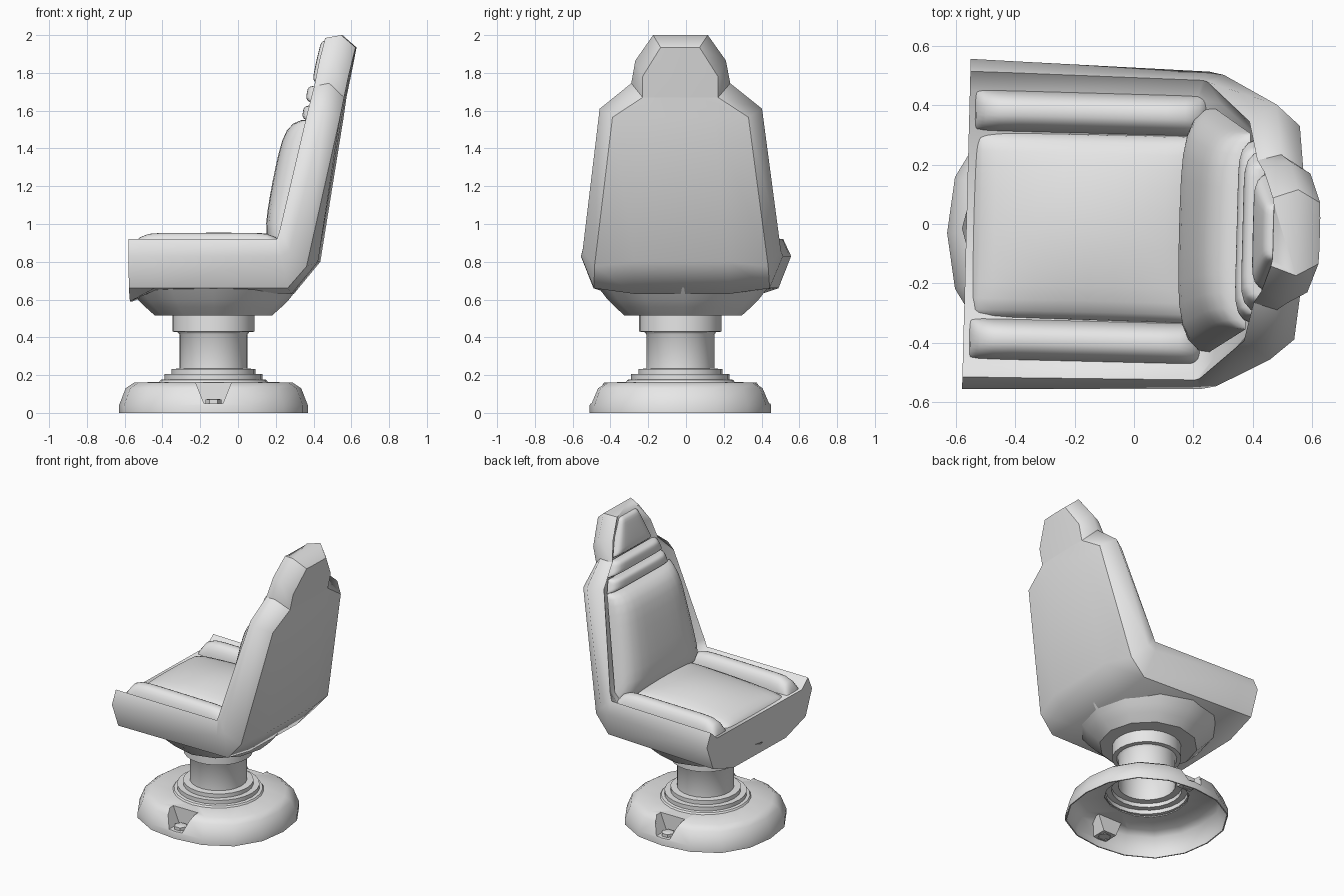
import bpy, bmesh, math
from mathutils import Vector, Matrix

cube = bpy.data.objects.get("Cube")
if cube:
    bpy.data.objects.remove(cube, do_unlink=True)

grey = bpy.data.materials.new("plain grey")
grey.use_nodes = True
grey.diffuse_color = (0.8, 0.8, 0.8, 1)
grey.node_tree.nodes["Principled BSDF"].inputs["Base Color"].default_value = (0.8, 0.8, 0.8, 1)

# The seat swivels slightly on its pedestal
PIVOT = Vector((-0.57, 0, 0))
SWIVEL = Matrix.Translation(PIVOT) @ Matrix.Rotation(math.radians(-1.5), 4, 'Z') @ Matrix.Translation(-PIVOT)
AXIS = Vector((-0.13, -0.03, 0))


def smooth(ob, angle):
    bpy.ops.object.select_all(action='DESELECT')
    ob.select_set(True)
    bpy.context.view_layer.objects.active = ob
    bpy.ops.object.shade_smooth_by_angle(angle=math.radians(angle))


def finish(name, bm, matrix, angle=40, recalc=True):
    if recalc:
        bmesh.ops.recalc_face_normals(bm, faces=bm.faces)
    bm.transform(matrix)
    mesh = bpy.data.meshes.new(name)
    bm.to_mesh(mesh)
    bm.free()
    mesh.materials.append(grey)
    ob = bpy.data.objects.new(name, mesh)
    bpy.context.collection.objects.link(ob)
    smooth(ob, angle)
    return ob


def loft(bm, rings):
    """Join closed rings of equal length with quads."""
    rows = [[bm.verts.new(p) for p in ring] for ring in rings]
    for a, b in zip(rows, rows[1:]):
        for i in range(len(a)):
            j = (i + 1) % len(a)
            bm.faces.new((a[i], a[j], b[j], b[i]))
    return rows


def lathe(name, profile, sides, centre=AXIS, depth=1.0, square=0.0):
    """Turn (radius, height) points about the upright axis; square swells the diagonals."""
    bm = bmesh.new()
    rings = []
    for r, z in profile:
        ring = []
        for i in range(sides):
            t = math.tau * i / sides
            s = r * (1 + square * math.sin(2 * t) ** 2)
            ring.append((s * math.cos(t), s * depth * math.sin(t), z))
        rings.append(ring)
    loft(bm, rings)
    return finish(name, bm, Matrix.Translation(centre), recalc=False)


def pad(name, lo, hi, thick, crown=0.0, pu=6, pv=6, y=0.0, n=14):
    """Puffed cushion between two (x, z, half width) edges."""
    lo, hi = Vector(lo), Vector(hi)
    along = Vector((hi.x - lo.x, 0, hi.y - lo.y)).normalized()
    normal = Vector((-along.z, 0, along.x))
    steps = [math.sin(math.pi / 2 * (2 * i / n - 1)) for i in range(n + 1)]
    bm = bmesh.new()
    rows = []
    for v in steps:
        e = lo.lerp(hi, (v + 1) / 2)
        row = []
        for u in steps:
            edge = max(0, (1 - abs(u) ** pu) * (1 - abs(v) ** pv)) ** 0.5
            h = thick * edge + crown * (1 - u * u) * (1 - v * v)
            row.append(bm.verts.new(Vector((e.x, y - u * e.z, e.y)) + normal * h))
        rows.append(row)
    for a, b in zip(rows, rows[1:]):
        for i in range(n):
            bm.faces.new((a[i], a[i + 1], b[i + 1], b[i]))
    return finish(name, bm, SWIVEL, 50, recalc=False)


# Seat shell: one section swept from the arm fronts, round the bend, up to the headrest
# Each station: inner lip, outer lip, widest ridge, rear corner, rear panel
stations = [
    [(-.565, .45, .86), (-.565, .515, .92), (-.565, .557, .83), (-.565, .49, .66), (-.565, .28, .59)],
    [(-.43, .45, .86), (-.43, .514, .92), (-.43, .553, .83), (-.43, .486, .66), (-.43, .28, .65)],
    [(.20, .44, .86), (.22, .505, .92), (.24, .535, .83), (.275, .465, .66), (.29, .25, .63)],
    [(.28, .43, .95), (.235, .50, .97), (.29, .525, .86), (.375, .46, .775), (.43, .25, .80)],
    [(.42, .31, 1.58), (.38, .37, 1.60), (.47, .43, 1.61), (.55, .36, 1.565), (.555, .18, 1.565)],
    [(.45, .19, 1.72), (.41, .24, 1.73), (.49, .262, 1.745), (.567, .20, 1.67), (.572, .10, 1.67)],
    [(.465, .17, 1.85), (.435, .20, 1.86), (.52, .24, 1.865), (.59, .20, 1.78), (.595, .10, 1.78)],
    [(.47, .09, 1.985), (.465, .115, 1.985), (.55, .145, 2.0), (.625, .103, 1.935), (.627, .05, 1.935)],
]
bm = bmesh.new()
rows = loft(bm, [s + [(x, -y, z) for x, y, z in reversed(s)] for s in stations])
bm.faces.new(rows[0])
# Crown in three pieces so it stays even on both sides
top = rows[-1]
bm.faces.new((top[0], top[1], top[2], top[7], top[8], top[9]))
bm.faces.new((top[2], top[3], top[4], top[5], top[6], top[7]))
# Crease the lips, the rear corners, the neck and the crown
creases = [(a[i], b[i]) for a, b in zip(rows, rows[1:]) for i in (1, 3, 6, 8)]
creases += [(row[i], row[i + 1]) for row in (rows[5], top) for i in range(9)]
for pair in creases:
    bm.edges.get(pair).smooth = False
finish("seat_shell", bm, SWIVEL, 80)

# Cushions
pad("seat_cushion", (-.555, .82, .318), (.26, .85, .318), .06, .06, 14, 12)
for side, y in (("left", .385), ("right", -.385)):
    pad(side + "_arm_pad", (-.55, .83, .07), (.25, .83, .07), .123, 0, 2.5, 10, y)
pad("back_cushion", (.25, .85, .42), (.385, 1.55, .33), .12, .015, 6, 6)
pad("lower_back_roll", (.40, 1.54, .31), (.415, 1.625, .28), .06, 0, 10, 4)
pad("upper_back_roll", (.42, 1.635, .275), (.435, 1.73, .23), .06, 0, 10, 4)
pad("headrest_pad", (.44, 1.74, .195), (.49, 1.97, .09), .045, .005, 10, 12)

# Bowl under the seat
lathe("seat_bowl", [(.20, .515), (.31, .515), (.36, .56), (.40, .60), (.45, .665)], 12,
      AXIS + Vector((0, .015, 0)))

# Pedestal column with its collars
lathe("pedestal_column", [(.29, .160), (.28, .175), (.26, .178), (.26, .205), (.222, .205),
                          (.222, .232), (.18, .235), (.18, .415), (.19, .428), (.218, .43),
                          (.218, .515), (.19, .517)], 24)

# Hollow floor base, slightly squarish
base = lathe("floor_base", [(.5, 0), (.5, .04), (.465, .13), (.42, .16), (.26, .165)], 16,
             depth=.96, square=.05)
shell = base.modifiers.new("thickness", 'SOLIDIFY')
shell.thickness = 0.008


def notch(name, side, grow, closed):
    """Tapered pocket in the base rim; open at the top and outside unless closed."""
    bm = bmesh.new()
    outer_low, outer_high, inner = side * (.47 + grow), side * (.405 + grow), side * .36
    top = .16 + grow
    flare = .05 + .4 * (top - .05)
    low = [(-.05, outer_low, .05), (.05, outer_low, .05), (.05, inner, .05), (-.05, inner, .05)]
    high = [(-flare, outer_high, top), (flare, outer_high, top), (flare, inner, top), (-flare, inner, top)]
    rows = loft(bm, [low, high])
    bm.faces.new(rows[0])
    if closed:
        bm.faces.new(rows[1])
    else:
        bm.faces.ensure_lookup_table()
        bmesh.ops.delete(bm, geom=[bm.faces[0]], context='FACES_ONLY')
    return finish(name, bm, Matrix.Translation(AXIS))


# Bolt pockets on both flanks of the base
cutters = []
for label, side in (("front", -1), ("rear", 1)):
    cutter = notch(label + "_cutter", side, .08, True)
    cutter.hide_render = True
    cut = base.modifiers.new(label + "_pocket", 'BOOLEAN')
    cut.object = cutter
    cut.solver = 'EXACT'
    cutters.append(cutter)
    notch(label + "_bolt_pocket", side, 0, False)
    lathe(label + "_bolt", [(.042, .045), (.042, .07), (.03, .074), (.001, .074)], 6,
          AXIS + Vector((0, side * .415, 0)))

bpy.ops.object.select_all(action='DESELECT')
base.select_set(True)
bpy.context.view_layer.objects.active = base
for m in list(base.modifiers):
    bpy.ops.object.modifier_apply(modifier=m.name)
for cutter in cutters:
    bpy.data.objects.remove(cutter, do_unlink=True)
smooth(base, 40)
